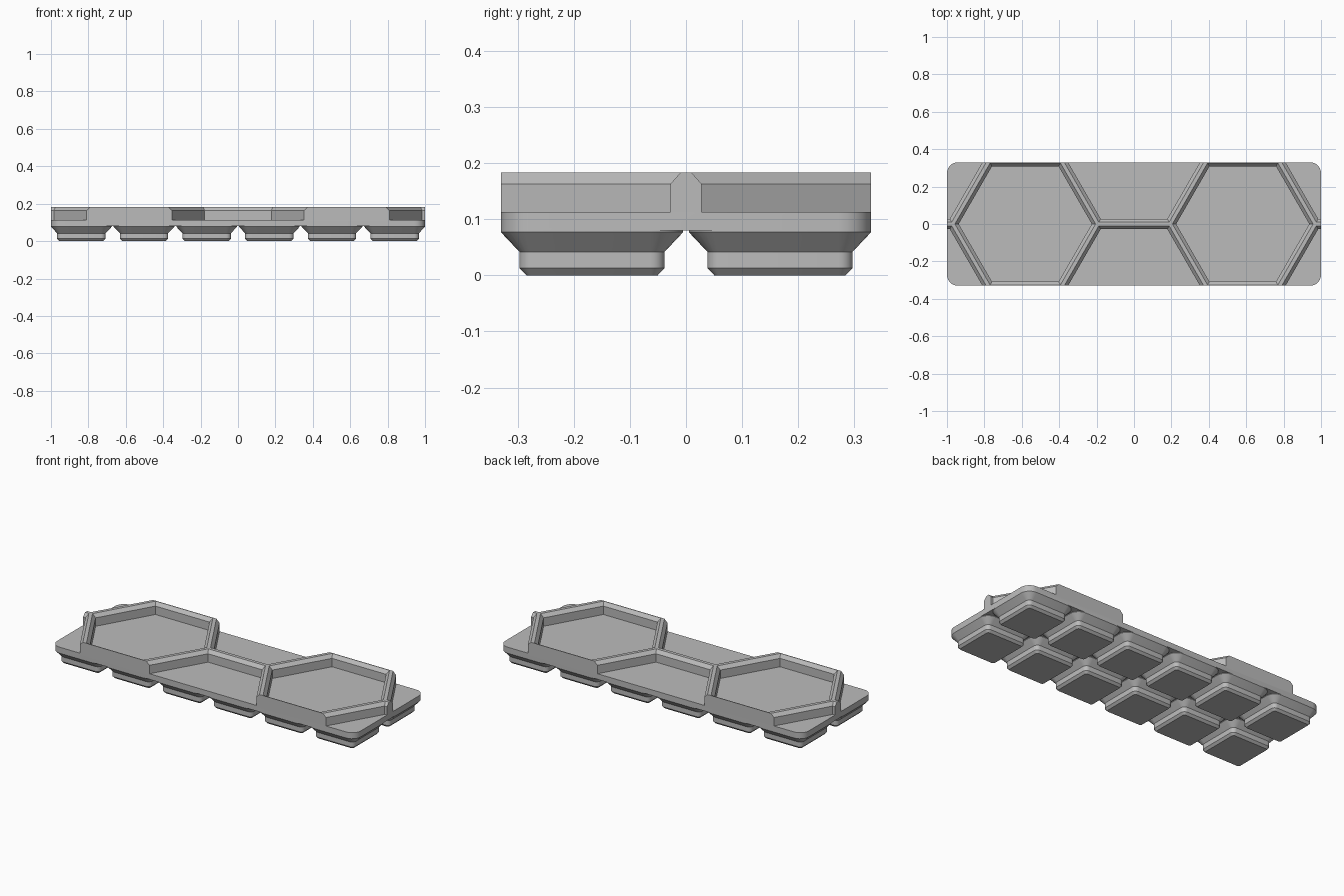
import bpy, bmesh, math

if "Cube" in bpy.data.objects:
    bpy.data.objects.remove(bpy.data.objects["Cube"], do_unlink=True)

grey = bpy.data.materials.new("plain grey")
grey.use_nodes = True
COLOUR = (0.5, 0.5, 0.5, 1)
grey.diffuse_color = COLOUR
grey.node_tree.nodes["Principled BSDF"].inputs["Base Color"].default_value = COLOUR

PITCH = 0.335            # grid cell
LENGTH, WIDTH = 1.0, 0.33  # half sizes of the tray
FLOOR, CHAMFER, TOP = 0.113, 0.163, 0.183
HEX_R = 0.3876           # honeycomb cell radius to wall centre line
APOTHEM = HEX_R * math.cos(math.pi / 6)


def rounded_rect(hx, hy, r, steps=6):
    points = []
    for quarter, (sx, sy) in enumerate([(1, 1), (-1, 1), (-1, -1), (1, -1)]):
        for i in range(steps + 1):
            a = (quarter + i / steps) * math.pi / 2
            points.append((sx * (hx - r) + r * math.cos(a),
                           sy * (hy - r) + r * math.sin(a)))
    return points


def hexagon(apothem):
    r = apothem / math.cos(math.pi / 6)
    return [(r * math.cos(k * math.pi / 3), r * math.sin(k * math.pi / 3)) for k in range(6)]


def loft(name, sections, cap_top=True):
    """Solid through (outline, height) sections of equal point count."""
    bm = bmesh.new()
    rings = [[bm.verts.new((x, y, z)) for x, y in outline] for outline, z in sections]
    n = len(rings[0])
    for low, high in zip(rings, rings[1:]):
        for i in range(n):
            j = (i + 1) % n
            bm.faces.new((low[i], low[j], high[j], high[i]))
    bm.faces.new(rings[0][::-1])
    if cap_top:
        bm.faces.new(rings[-1])
    mesh = bpy.data.meshes.new(name)
    bm.to_mesh(mesh)
    bm.free()
    mesh.materials.append(grey)
    obj = bpy.data.objects.new(name, mesh)
    bpy.context.collection.objects.link(obj)
    return obj


def smooth(obj):
    bpy.ops.object.select_all(action='DESELECT')
    obj.select_set(True)
    bpy.context.view_layer.objects.active = obj
    bpy.ops.object.shade_smooth_by_angle(angle=math.radians(30))


# Tray body, from which the honeycomb pockets are cut
outline = rounded_rect(LENGTH, WIDTH, 0.058)
tray = loft("honeycomb_tray", [(outline, 0.08), (outline, TOP)])

# Pockets with flared rims; the remaining ridges are the walls
rim = 0.0175 / (TOP - CHAMFER)
inner = APOTHEM - 0.0275
over = 0.01
sections = [(hexagon(inner), FLOOR), (hexagon(inner), CHAMFER),
            (hexagon(inner + 0.0175), TOP), (hexagon(inner + 0.0175), TOP + over)]
centres = [(s * 1.5 * HEX_R, 0) for s in (-1, 1)]
centres += [(x * 3 * HEX_R, s * APOTHEM) for x in (-1, 0, 1) for s in (-1, 1)]
for cx, cy in centres:
    cutter = loft("pocket_cutter", sections)
    cutter.location = (cx, cy, 0)
    cutter.hide_render = True
    cut = tray.modifiers.new("pocket", 'BOOLEAN')
    cut.operation, cut.solver, cut.object = 'DIFFERENCE', 'EXACT', cutter
    bpy.context.view_layer.objects.active = tray
    bpy.ops.object.modifier_apply(modifier=cut.name)
    bpy.data.objects.remove(cutter, do_unlink=True)
smooth(tray)

# Stepped feet, one under each grid cell
foot_profile = [(0.117, 0.012, 0), (0.1295, 0.025, 0.013), (0.1295, 0.025, 0.042),
                (0.1625, 0.058, 0.077), (0.1625, 0.058, 0.08)]
foot = loft("foot", [(rounded_rect(h, h, r), z) for h, r, z in foot_profile], cap_top=False)
smooth(foot)
for col in range(6):
    for row in range(2):
        part = foot if col == row == 0 else foot.copy()
        if part is not foot:
            bpy.context.collection.objects.link(part)
        part.location = ((col - 2.5) * PITCH, (row - 0.5) * PITCH, 0)
